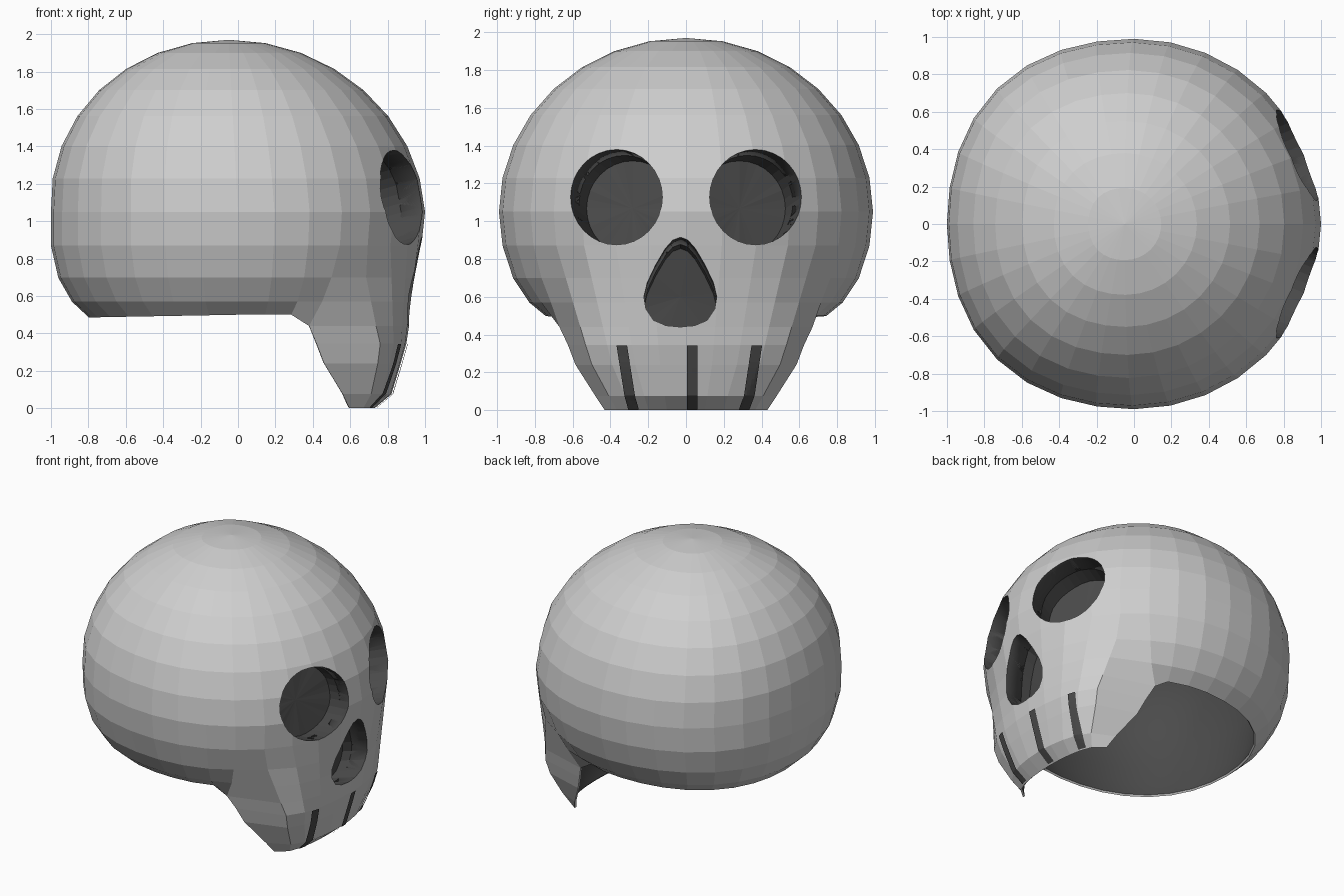
import bpy, bmesh, math
from mathutils import Vector
from mathutils.bvhtree import BVHTree

if "Cube" in bpy.data.objects:
    bpy.data.objects.remove(bpy.data.objects["Cube"])

STEP = math.radians(11.25)          # 32 columns round the dome
JAW = 5                             # face columns either side of +x
AMAX = JAW * STEP


def material(name, v):
    m = bpy.data.materials.new(name)
    m.diffuse_color = (v, v, v, 1)
    m.use_nodes = True
    m.node_tree.nodes["Principled BSDF"].inputs["Base Color"].default_value = m.diffuse_color
    return m


BONE = material("bone_grey", 0.62)
DARK = material("dark_grey", 0.07)


def make_object(name, bm, mats):
    me = bpy.data.meshes.new(name)
    bm.to_mesh(me)
    bm.free()
    for m in mats:
        me.materials.append(m)
    ob = bpy.data.objects.new(name, me)
    bpy.context.collection.objects.link(ob)
    return ob


# jaw rows: height, front x, side x, side y, squareness
JAW_ROWS = {13: (0.345, 0.90, 0.42, 0.625, 0.32),
            14: (0.24, 0.87, 0.46, 0.585, 0.33),
            15: (0.075, 0.82, 0.56, 0.48, 0.5),
            16: (0.0, 0.73, 0.595, 0.43, 0.55)}
# outer edge of the cheek, above the jaw rows
CHEEK = {10: (0.50, 0.765, 0.70), 11: (0.45, 0.715, 0.57), 12: (0.38, 0.67, 0.44)}


def jaw_point(row, a):
    z, xf, xs, ys, p = row
    t = max(0.0, (math.cos(a) - math.cos(AMAX)) / (1 - math.cos(AMAX))) ** p
    return Vector((xs + (xf - xs) * t, ys * math.sin(a) / math.sin(AMAX), z))


def dome_point(k, a):
    c, s = math.cos(a), math.sin(a)
    full = 1 + 0.035 * math.sin(2 * a) ** 2 if c < 0 else 1    # fuller back
    if k <= 10:
        th = k * STEP
        r = math.sin(th) * full
        back = 1 + 0.02 * max(0, k - 8) if c < 0 else 1
        return Vector((r * c * back - 0.05 * max(0, math.cos(th)),
                       0.99 * r * s, 1.05 + 0.92 * math.cos(th)))
    r, z = ((0.83, 0.57), (0.745, 0.50))[k - 11]
    r *= full
    return Vector((r * c * (1.07 if c < 0 else 1), r * s,
                   z + (0.015 * c if k == 12 and c < 0 else 0)))


def skin_point(k, j):
    a = j * STEP
    if abs(j) > JAW or k < 10:
        return dome_point(k, a) if k <= 12 else None
    if k >= 13:
        return jaw_point(JAW_ROWS[k], a)
    if abs(j) == JAW:
        x, y, z = CHEEK[k]
        return Vector((x, math.copysign(y, j), z))
    top, low = dome_point(9, a), jaw_point(JAW_ROWS[13], a)   # straight cheeks
    p = top.lerp(low, (top.z - CHEEK[k][2]) / (top.z - low.z))
    if abs(j) == JAW - 1:
        p.x -= {10: 0.03, 11: 0.02, 12: 0.01}[k]
    return p


# skull skin: dome rings running on into the face and jaw
bm = bmesh.new()
grid = {}
for j in range(-16, 16):
    for k in range(1, 17):
        p = skin_point(k, j)
        if p:
            grid[k, j] = bm.verts.new(p)
pole = bm.verts.new((-0.05, 0, 1.97))
for j in range(-16, 16):
    n = j + 1 if j < 15 else -16
    bm.faces.new((pole, grid[1, j], grid[1, n]))
    for k in range(1, 16):
        keys = ((k, j), (k + 1, j), (k + 1, n), (k, n))
        if all(q in grid for q in keys):
            bm.faces.new([grid[q] for q in keys])
tree = BVHTree.FromBMesh(bm)
bm.verts.index_update()
rim = {v.index for v in bm.verts if v.is_boundary}
near = {e.other_vert(v).index for v in bm.verts if v.is_boundary
        for e in v.link_edges} - rim
count = len(bm.verts)
skull = make_object("skull", bm, (BONE, DARK))

# dark lining, thinning out to the rim
group = skull.vertex_groups.new(name="wall_thickness")
for i in range(count):
    group.add([i], 0.12 if i in rim else 0.6 if i in near else 1.0, 'REPLACE')
sol = skull.modifiers.new("lining", 'SOLIDIFY')
sol.thickness = 0.12
sol.offset = -1
sol.vertex_group = group.name
sol.material_offset = 1
sol.material_offset_rim = 0


def on_skin(y, z, lift=0.0):
    """Point of the face surface seen from the front of the face."""
    p, n = tree.ray_cast(Vector((3, y, z)), Vector((-1, 0, 0)))[:2]
    return p + n * lift * (1 if n.x > 0 else -1)


def tube(name, start, end, caps, mat):
    bm = bmesh.new()
    o = [bm.verts.new(p) for p in start]
    i = [bm.verts.new(p) for p in end]
    n = len(o)
    for k in range(n):
        bm.faces.new((o[k], i[k], i[(k + 1) % n], o[(k + 1) % n]))
    ends = [(o, start), (i, end)] if caps == 2 else [(i, end)]
    for ring, pts in ends:
        mid = bm.verts.new(sum(pts, Vector()) / n)
        for k in range(n):
            bm.faces.new((mid, ring[(k + 1) % n], ring[k]))
    bmesh.ops.recalc_face_normals(bm, faces=bm.faces[:])
    if caps == 1:                   # open pit: faces look inwards
        bmesh.ops.reverse_faces(bm, faces=bm.faces[:])
    return make_object(name, bm, mat)


cutters = []


def pit(name, outline, shift):
    """Dark pocket sunk into the face, plus the cutter that opens it."""
    d = Vector(shift)
    edge = [on_skin(y, z) for y, z in outline]
    tube(name, edge, [p + d for p in edge], 1, (DARK,))
    c = tube(name + "_cutter", [p - d * 0.5 for p in edge], [p + d * 1.02 for p in edge],
             2, (BONE, DARK))
    for f in c.data.polygons:
        f.material_index = 1
    c.hide_render = True
    cutters.append(c)


# eye sockets
for side in (-1, 1):
    ring = [(0.368 * side + 0.243 * math.cos(2 * math.pi * k / 32),
             1.127 + 0.252 * math.sin(2 * math.pi * k / 32)) for k in range(32)]
    pit("eye_socket", ring, (-0.21, -0.085 * side, -0.06))

# nose opening
half = [(0.04, 0.9), (0.08, 0.855), (0.13, 0.77), (0.175, 0.675), (0.193, 0.60),
        (0.182, 0.535), (0.142, 0.475), (0.075, 0.447)]
nose = [(0.001, 0.915)] + half + [(0.001, 0.44)] + [(-y, z) for y, z in reversed(half)]
pit("nose_socket", [(y - 0.03, z) for y, z in nose], (-0.2, 0, -0.06))

# tooth gaps: thin dark strips following the jaw front
for ys in ((-0.34, -0.298, -0.278), (0.033, 0.033, 0.033), (0.375, 0.335, 0.308)):
    bm = bmesh.new()
    rows = []
    for i in range(13):
        z = 0.343 + (0.076 - 0.343) * i / 9 if i <= 9 else 0.076 - 0.024 * (i - 9)
        y = ys[0] + (ys[1] - ys[0]) * i / 9 if i <= 9 else ys[1] + (ys[2] - ys[1]) * (i - 9) / 3
        rows.append([bm.verts.new(on_skin(y + w, z) + Vector((0.009, 0, 0)))
                     for w in (-0.028, -0.014, 0, 0.014, 0.028)])
    for a, b in zip(rows, rows[1:]):
        for k in range(4):
            bm.faces.new((a[k], b[k], b[k + 1], a[k + 1]))
    make_object("tooth_gap", bm, (DARK,))

for c in cutters:
    b = skull.modifiers.new(c.name, 'BOOLEAN')
    b.operation = 'DIFFERENCE'
    b.solver = 'EXACT'
    b.object = c

# bake the cuts, drop the cutters, smooth the lining
bpy.context.view_layer.objects.active = skull
skull.select_set(True)
for m in [m.name for m in skull.modifiers]:
    bpy.ops.object.modifier_apply(modifier=m)
for c in cutters:
    bpy.data.objects.remove(c)
for f in skull.data.polygons:
    f.use_smooth = f.material_index == 1
